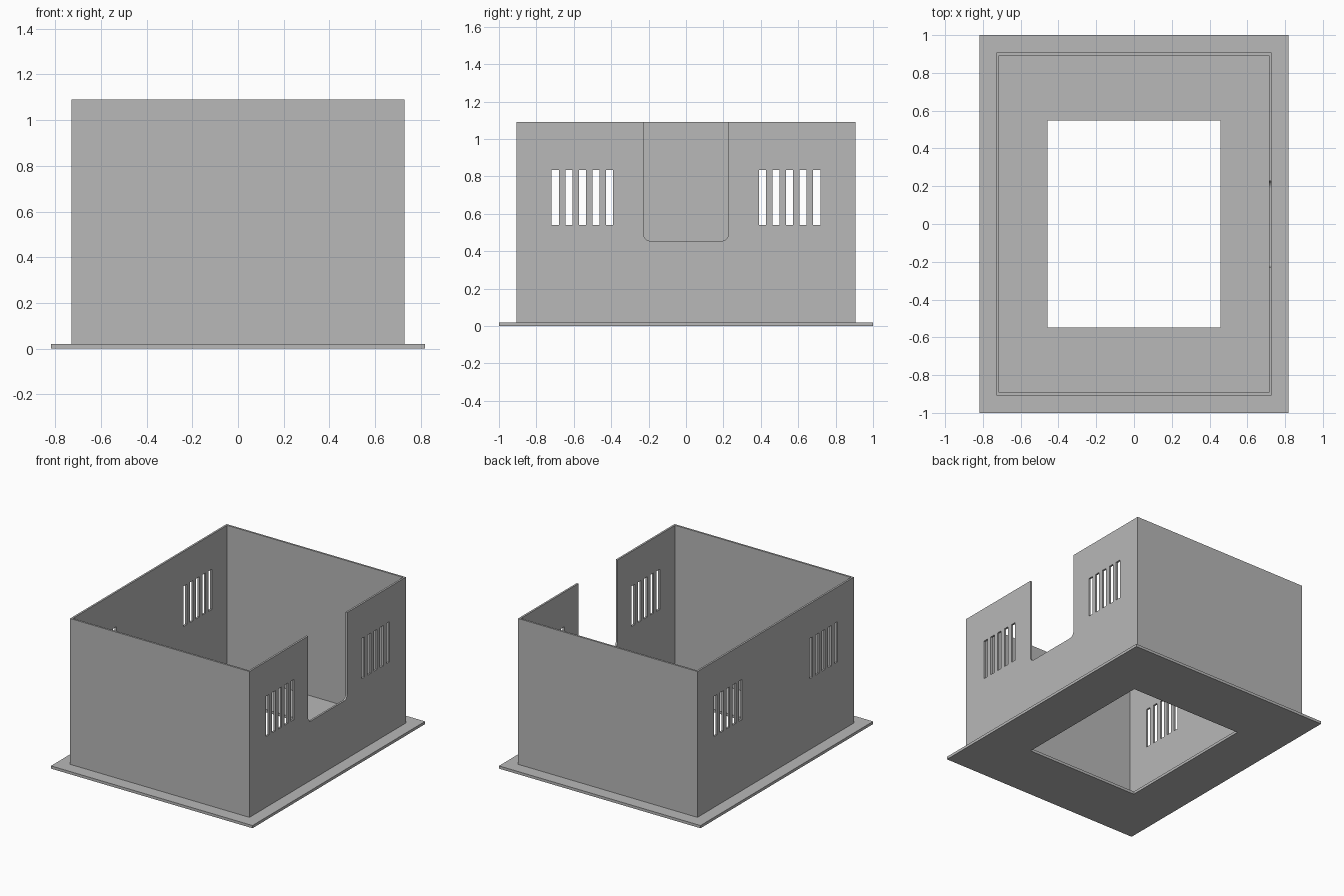
import bpy
import bmesh
from mathutils import Matrix, Vector

default = bpy.data.objects.get("Cube")
if default:
    bpy.data.objects.remove(default, do_unlink=True)

GREY = (0.48, 0.48, 0.48, 1)
grey = bpy.data.materials.new("plain grey")
grey.use_nodes = True
grey.diffuse_color = GREY
grey.node_tree.nodes["Principled BSDF"].inputs["Base Color"].default_value = GREY


def add_box(bm, low, high):
    low, high = Vector(low), Vector(high)
    place = Matrix.Translation((low + high) / 2) @ Matrix.Diagonal((*(high - low), 1))
    bmesh.ops.create_cube(bm, size=1, matrix=place)


def make_object(name, bm):
    mesh = bpy.data.meshes.new(name)
    bm.to_mesh(mesh)
    bm.free()
    mesh.materials.append(grey)
    obj = bpy.data.objects.new(name, mesh)
    bpy.context.collection.objects.link(obj)
    return obj


def box(name, low, high):
    bm = bmesh.new()
    add_box(bm, low, high)
    return make_object(name, bm)


def cut(target, cutter):
    cutter.hide_render = True
    mod = target.modifiers.new("cut", 'BOOLEAN')
    mod.operation = 'DIFFERENCE'
    mod.solver = 'EXACT'
    mod.object = cutter
    bpy.context.view_layer.objects.active = target
    bpy.ops.object.modifier_apply(modifier=mod.name)
    bpy.data.objects.remove(cutter, do_unlink=True)


base_top, wall_top = 0.02, 1.09

# Base flange with a rectangular opening
flange = box("base_flange", (-0.818, -1, 0), (0.818, 1, base_top))
cut(flange, box("base_opening", (-0.457, -0.547, -0.1), (0.457, 0.547, 0.1)))

# Thin open-topped wall shell
walls = box("wall_shell", (-0.728, -0.907, base_top), (0.728, 0.907, wall_top))
cut(walls, box("cavity", (-0.714, -0.893, -0.1), (0.714, 0.893, 1.3)))

# Two groups of five vent slots through both side walls
bm = bmesh.new()
for side in (-1, 1):
    for i in range(5):
        y = side * (0.409 + 0.0725 * i)
        add_box(bm, (-1, y - 0.019, 0.54), (1, y + 0.019, 0.835))
cut(walls, make_object("vent_slots", bm))

# Notch with rounded lower corners in the left wall
bm = bmesh.new()
add_box(bm, (0.5, -0.227, 0.455), (1, 0.227, 1.3))
lower = [e for e in bm.edges
         if all(v.co.z < 0.5 for v in e.verts)
         and abs(e.verts[0].co.x - e.verts[1].co.x) > 0.1]
bmesh.ops.bevel(bm, geom=lower, offset=0.036, segments=6, profile=0.5, affect='EDGES')
cut(walls, make_object("wall_notch", bm))
